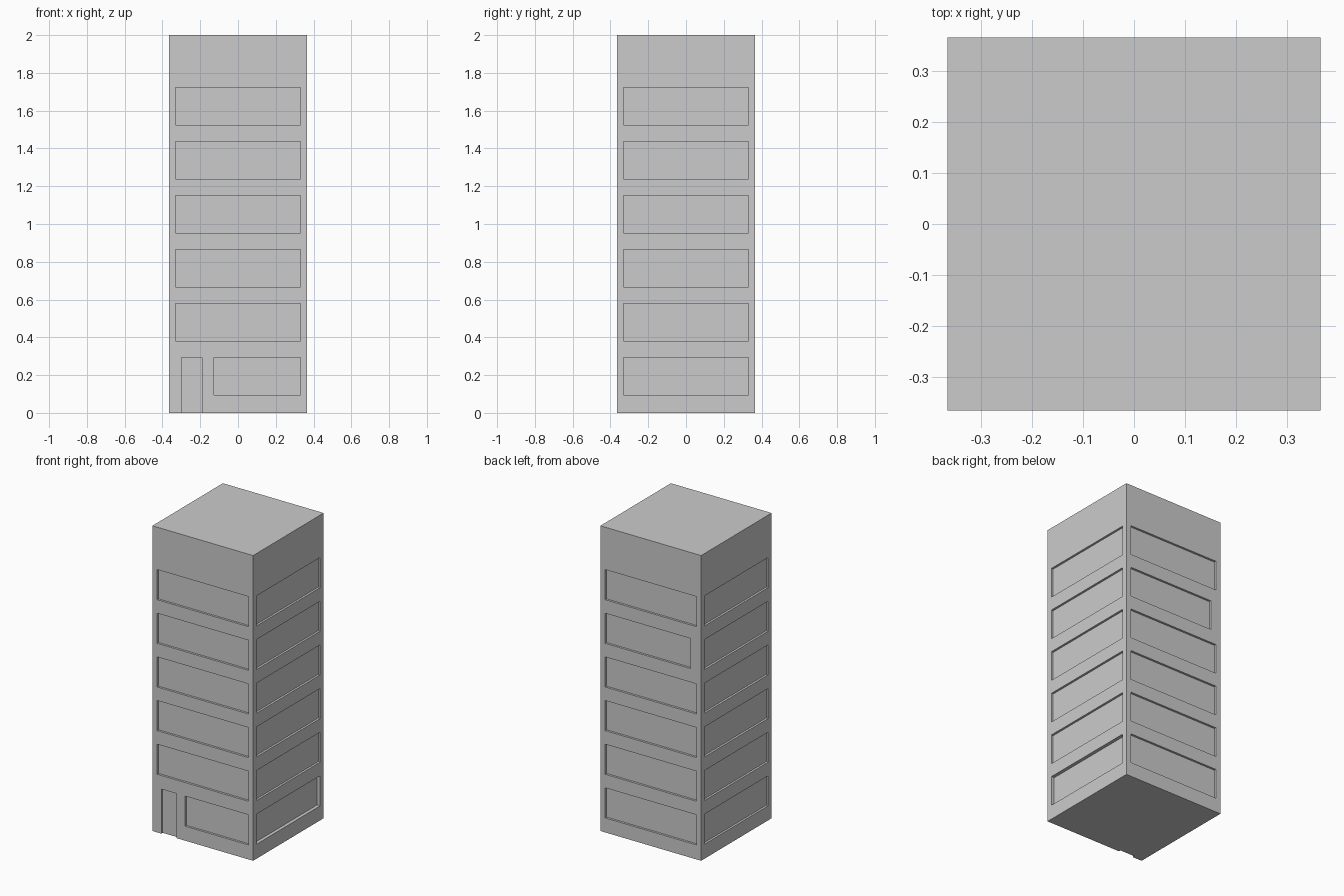
import bpy, bmesh, math
from mathutils import Matrix

if "Cube" in bpy.data.objects:
    bpy.data.objects.remove(bpy.data.objects["Cube"])

HALF, HEIGHT = 0.365, 2.0
SILL, WIN_H, STEP, FLOORS = 0.095, 0.197, 0.286, 6
DEPTH = 0.014


def add_box(bm, x0, x1, y0, y1, z0, z1, turn=0.0):
    """Box turned about the z axis."""
    m = (Matrix.Rotation(turn, 4, 'Z')
         @ Matrix.Translation(((x0 + x1) / 2, (y0 + y1) / 2, (z0 + z1) / 2))
         @ Matrix.Diagonal((x1 - x0, y1 - y0, z1 - z0, 1)))
    bmesh.ops.create_cube(bm, size=1, matrix=m)


def make_object(name, bm):
    mesh = bpy.data.meshes.new(name)
    bm.to_mesh(mesh)
    bm.free()
    obj = bpy.data.objects.new(name, mesh)
    bpy.context.collection.objects.link(obj)
    return obj


# Tower block
bm = bmesh.new()
add_box(bm, -HALF, HALF, -HALF, HALF, 0, HEIGHT)
tower = make_object("tower_block", bm)

# Window recesses: sides are front, right, back, left
bm = bmesh.new()
for side in range(4):
    for floor in range(FLOORS):
        x0, x1, depth = -0.33, 0.33, DEPTH
        if side == 0 and floor == 0:
            x0 = -0.127            # leaves room for the door
        if side == 2 and floor == 4:
            x1 = 0.29              # one shorter window at the back
        if side == 1 and floor == 0:
            depth = 0.022          # deeper ground floor window
        z = SILL + floor * STEP
        add_box(bm, x0, x1, -HALF - 0.05, -HALF + depth, z, z + WIN_H,
                side * math.pi / 2)

# Door recess
add_box(bm, -0.30, -0.19, -HALF - 0.05, -HALF + DEPTH, -0.05, SILL + WIN_H)
cutter = make_object("opening_cutter", bm)
cutter.hide_render = True
cutter.hide_set(True)

# Cut the openings
mod = tower.modifiers.new("openings", 'BOOLEAN')
mod.operation = 'DIFFERENCE'
mod.solver = 'EXACT'
mod.object = cutter
bpy.context.view_layer.objects.active = tower
tower.select_set(True)
bpy.ops.object.modifier_apply(modifier=mod.name)
bpy.data.objects.remove(cutter)
